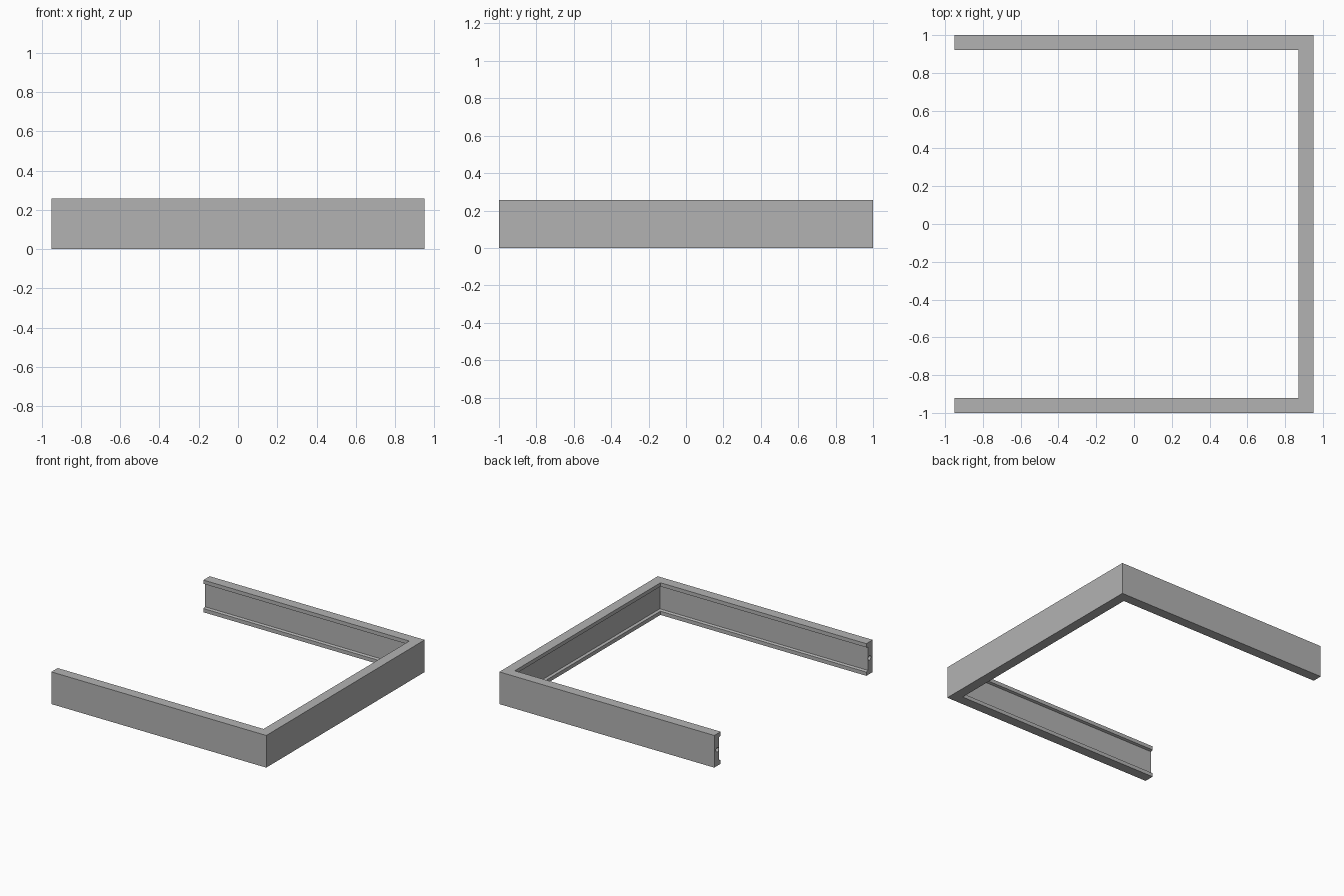
import bpy
import bmesh
from mathutils import Matrix, Vector

cube = bpy.data.objects.get("Cube")
if cube:
    bpy.data.objects.remove(cube, do_unlink=True)

HALF_X, HALF_Y, HEIGHT = 0.95, 1.0, 0.257
DEPTH, LIP, RECESS = 0.08, 0.03, 0.02
BORE_RADIUS, BORE_DEPTH = 0.018, 0.2

grey = bpy.data.materials.new("grey metal")
grey.use_nodes = True
colour = (0.45, 0.45, 0.45, 1)
grey.diffuse_color = colour
grey.node_tree.nodes["Principled BSDF"].inputs["Base Color"].default_value = colour


def finish(name, bm):
    bmesh.ops.recalc_face_normals(bm, faces=bm.faces)
    mesh = bpy.data.meshes.new(name)
    bm.to_mesh(mesh)
    bm.free()
    mesh.materials.append(grey)
    obj = bpy.data.objects.new(name, mesh)
    bpy.context.collection.objects.link(obj)
    return obj


# Channel section: inset from the outer face, height
web = DEPTH - RECESS
profile = [(0, 0), (DEPTH, 0), (DEPTH, LIP), (web, LIP + 0.006),
           (web, HEIGHT - LIP - 0.006), (DEPTH, HEIGHT - LIP),
           (DEPTH, HEIGHT), (0, HEIGHT)]

# U-shaped path with mitred corners: outer point and inward direction
path = [(Vector((sx * HALF_X, sy * HALF_Y, 0)),
         Vector((-1 if sx > 0 else 0, -sy, 0)))
        for sx, sy in ((-1, -1), (1, -1), (1, 1), (-1, 1))]

bm = bmesh.new()
rings = [[bm.verts.new(p + inward * d + Vector((0, 0, z))) for d, z in profile]
         for p, inward in path]
for a, b in zip(rings, rings[1:]):
    for i in range(len(profile)):
        j = (i + 1) % len(profile)
        bm.faces.new((a[i], a[j], b[j], b[i]))
bm.faces.new(rings[0])
bm.faces.new(rings[-1])
frame = finish("channel_frame", bm)

# Screw bores in the two open ends
bm = bmesh.new()
for side in (-1, 1):
    place = Matrix.Translation((-HALF_X, side * (HALF_Y - DEPTH / 2), HEIGHT / 2))
    bmesh.ops.create_cone(bm, cap_ends=True, segments=16, radius1=BORE_RADIUS,
                          radius2=BORE_RADIUS, depth=BORE_DEPTH,
                          matrix=place @ Matrix.Rotation(1.5708, 4, "Y"))
cutter = finish("bore_cutter", bm)
cutter.hide_render = True

cut = frame.modifiers.new("end bores", "BOOLEAN")
cut.operation = "DIFFERENCE"
cut.solver = "EXACT"
cut.object = cutter
bpy.context.view_layer.objects.active = frame
frame.select_set(True)
bpy.ops.object.modifier_apply(modifier=cut.name)
bpy.data.objects.remove(cutter, do_unlink=True)
